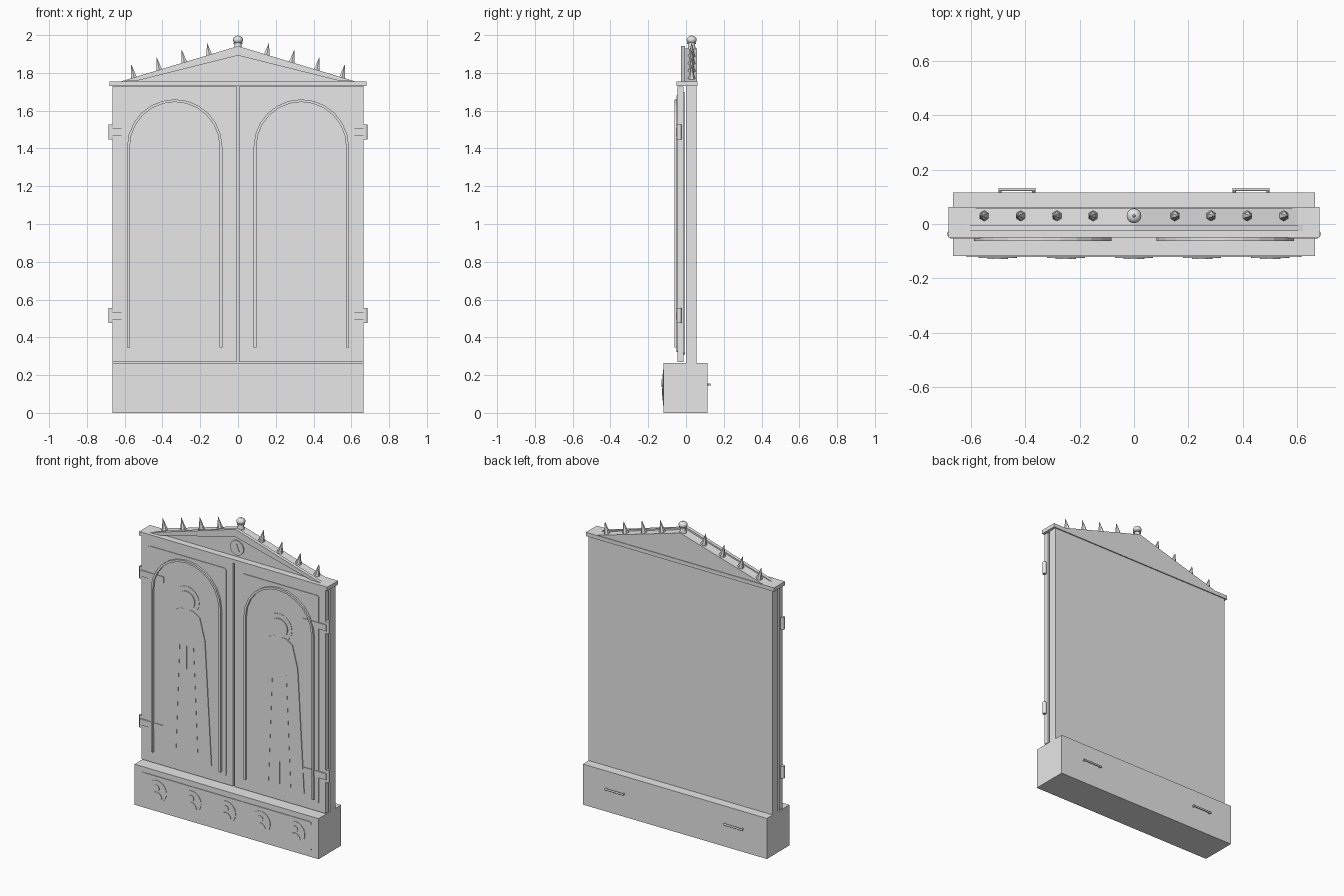
import bpy, bmesh, math
from mathutils import Matrix

if "Cube" in bpy.data.objects:
    bpy.data.objects.remove(bpy.data.objects["Cube"])

grey = bpy.data.materials.new("plain_grey")
grey.diffuse_color = (0.8, 0.8, 0.8, 1)
grey.use_nodes = True
grey.node_tree.nodes["Principled BSDF"].inputs["Base Color"].default_value = grey.diffuse_color


def finish(bm, name):
    bmesh.ops.recalc_face_normals(bm, faces=bm.faces)
    me = bpy.data.meshes.new(name)
    bm.to_mesh(me)
    bm.free()
    me.materials.append(grey)
    ob = bpy.data.objects.new(name, me)
    bpy.context.collection.objects.link(ob)
    return ob


def prism(name, pts, y0, y1):
    """Extrude an x-z outline from y0 to y1."""
    bm = bmesh.new()
    face = bm.faces.new([bm.verts.new((x, y0, z)) for x, z in pts])
    ext = bmesh.ops.extrude_face_region(bm, geom=[face])
    for v in ext["geom"]:
        if isinstance(v, bmesh.types.BMVert):
            v.co.y = y1
    return finish(bm, name)


def box(name, x0, x1, y0, y1, z0, z1):
    return prism(name, [(x0, z0), (x1, z0), (x1, z1), (x0, z1)], y0, y1)


def arc(cx, cz, r, a0, a1, n):
    return [(cx + r * math.cos(math.radians(a0 + (a1 - a0) * i / n)),
             cz + r * math.sin(math.radians(a0 + (a1 - a0) * i / n))) for i in range(n + 1)]


def disc(name, cx, cz, r, y0, y1, n=32):
    return prism(name, arc(cx, cz, r, 0, 360, n)[:-1], y0, y1)


def rounded(name, x0, x1, z0, z1, y0, y1, r=0.015):
    pts = (arc(x1 - r, z1 - r, r, 0, 90, 4) + arc(x0 + r, z1 - r, r, 90, 180, 4)
           + arc(x0 + r, z0 + r, r, 180, 270, 4) + arc(x1 - r, z0 + r, r, 270, 360, 4))
    return prism(name, pts, y0, y1)


def cone(name, loc, r0, r1, h, n, rot=Matrix()):
    bm = bmesh.new()
    bmesh.ops.create_cone(bm, cap_ends=True, segments=n, radius1=r0, radius2=r1, depth=h,
                          matrix=Matrix.Translation(loc) @ rot)
    return finish(bm, name)


# Base box with front panel and five portrait medallions
box("base", -0.665, 0.665, -0.118, 0.115, 0, 0.265)
rounded("base_panel", -0.615, 0.615, 0.04, 0.23, -0.122, -0.116)
for i in range(5):
    x = -0.5 + 0.25 * i
    disc("medallion", x, 0.135, 0.07, -0.125, -0.12)
    disc("medallion_head", x, 0.157, 0.02, -0.129, -0.124, 20)
    prism("medallion_bust", arc(x, 0.093, 0.038, 0, 180, 14), -0.128, -0.124)

# Rear case and cornice
box("case", -0.665, 0.665, 0.0, 0.055, 0.265, 1.73)
box("cornice", -0.68, 0.68, -0.05, 0.062, 1.73, 1.755)

# Pediment with raking moulding and round emblem
prism("pediment", [(-0.6, 1.755), (0.6, 1.755), (0, 1.93)], -0.006, 0.058)
prism("pediment_moulding", [(-0.62, 1.755), (0, 1.942), (0.62, 1.755),
                            (0.54, 1.757), (0, 1.892), (-0.54, 1.757)], -0.026, -0.004)
disc("pediment_emblem", 0, 1.815, 0.048, -0.013, -0.005)
prism("emblem_mark", [(-0.02, 1.795), (0.02, 1.795), (0, 1.84)], -0.016, -0.012)

# Top finial
cone("finial_stem", (0, 0.03, 1.94), 0.022, 0.016, 0.04, 16)
cone("finial_collar", (0, 0.03, 1.9575), 0.024, 0.024, 0.007, 16)
bm = bmesh.new()
bmesh.ops.create_uvsphere(bm, u_segments=16, v_segments=8, radius=0.027,
                          matrix=Matrix.Translation((0, 0.03, 1.975)) @ Matrix.Diagonal((1, 1, 0.8, 1)))
finish(bm, "finial_knob")
cone("finial_tip", (0, 0.03, 1.992), 0.016, 0.002, 0.016, 12)

for s in (-1, 1):
    # Spikes along each roof slope
    for x in (0.15, 0.283, 0.416, 0.55):
        z = 1.755 + 0.175 * (1 - x / 0.6)
        rot = Matrix.Rotation(s * 0.2, 4, "Y")
        cone("spike", (s * (x + 0.007), 0.03, z + 0.036), 0.019, 0.001, 0.075, 6, rot)
        cone("spike_foot", (s * x, 0.03, z + 0.003), 0.021, 0.017, 0.018, 6, rot)

    # Door leaf with raised panel
    c = s * 0.335
    box("door", min(s * 0.005, s * 0.665), max(s * 0.005, s * 0.665), -0.045, -0.013, 0.27, 1.728)
    rounded("door_panel", c - 0.282, c + 0.282, 0.322, 1.68, -0.049, -0.044)
    rounded("door_inner_panel", c - 0.27, c + 0.27, 0.31, 1.7, -0.014, -0.006)

    # Arch strip on the door
    outer = [(c + 0.252, 0.345)] + arc(c, 1.408, 0.252, 0, 180, 12) + [(c - 0.252, 0.345)]
    inner = [(c - 0.238, 0.345)] + arc(c, 1.408, 0.238, 180, 0, 12) + [(c + 0.238, 0.345)]
    prism("arch_strip", outer + inner, -0.062, -0.047)

    # Robed figure in low relief
    half = [(0.18, 0.365), (0.133, 1.165), (0.095, 1.31), (0.045, 1.34)]
    robe = [(c + x, z) for x, z in half] + [(c - x, z) for x, z in reversed(half)]
    disc("halo", c, 1.4, 0.09, -0.051, -0.048)
    prism("robe", robe, -0.054, -0.048)
    disc("head", c, 1.398, 0.061, -0.057, -0.048)
    for f in (-1, 0, 1):
        prism("robe_fold", [(c + f * 0.08 - 0.005, 0.38), (c + f * 0.08 + 0.005, 0.38),
                            (c + f * 0.05 + 0.003, 1.1), (c + f * 0.05 - 0.003, 1.1)],
              -0.0555, -0.053)

    # Hinges: strap and knuckle
    for z in (0.515, 1.487):
        box("hinge_strap", min(s * 0.5, s * 0.675), max(s * 0.5, s * 0.675),
            -0.053, -0.044, z - 0.02, z + 0.02)
        cone("hinge_knuckle", (s * 0.673, -0.036, z), 0.013, 0.013, 0.08, 12)

    # Rear carrying handle
    hx = s * 0.43
    cone("handle", (hx, 0.127, 0.15), 0.006, 0.006, 0.136, 10, Matrix.Rotation(math.pi / 2, 4, "Y"))
    for d in (-0.062, 0.062):
        cone("handle_post", (hx + d, 0.12, 0.15), 0.006, 0.006, 0.016, 10,
             Matrix.Rotation(math.pi / 2, 4, "X"))

# Smooth the round parts
for ob in bpy.data.objects:
    if ob.name.split(".")[0] in ("finial_knob", "finial_stem", "finial_collar", "hinge_knuckle", "handle"):
        bpy.ops.object.select_all(action="DESELECT")
        ob.select_set(True)
        bpy.context.view_layer.objects.active = ob
        bpy.ops.object.shade_smooth_by_angle(angle=math.radians(40))
